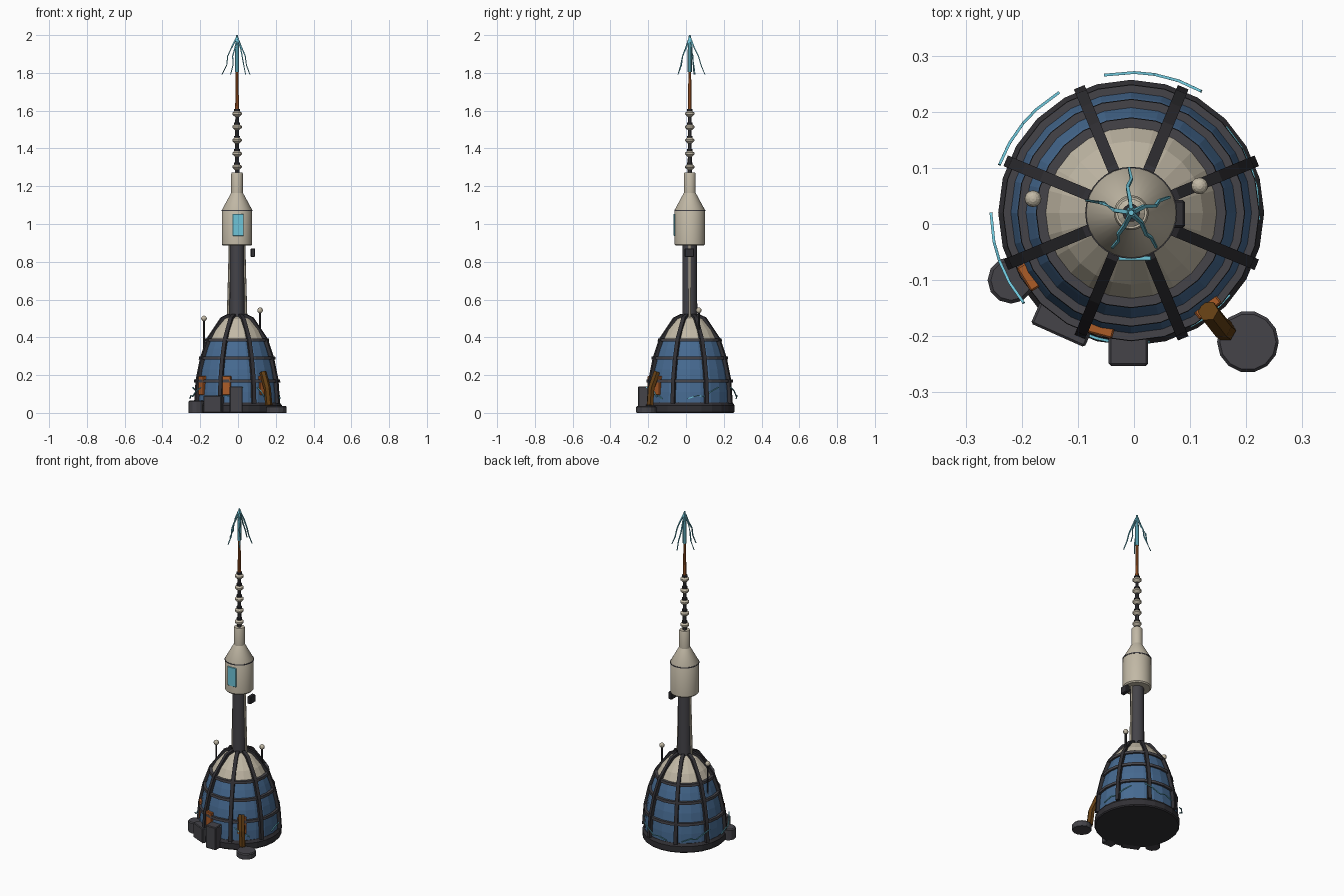
import bpy, bmesh, math, random
from mathutils import Vector

if "Cube" in bpy.data.objects:
    bpy.data.objects.remove(bpy.data.objects["Cube"])

random.seed(4)
CX, CY = -0.005, 0.02          # tower axis


def mat(name, r, g, b):
    m = bpy.data.materials.new(name)
    m.diffuse_color = tuple((c / 255) ** 2.2 for c in (r, g, b)) + (1,)
    m.use_nodes = True
    m.node_tree.nodes["Principled BSDF"].inputs["Base Color"].default_value = m.diffuse_color
    return m


BLUE = mat("steel blue", 72, 106, 144)
CREAM = mat("warm cream", 192, 183, 164)
DARK = mat("dark grey", 70, 69, 74)
BLACK = mat("charcoal", 52, 51, 55)
RUST = mat("rust orange", 170, 92, 44)
BROWN = mat("dark brown", 98, 64, 26)
CYAN = mat("glow cyan", 110, 196, 216)


def add(name, bm, *mats):
    bmesh.ops.recalc_face_normals(bm, faces=bm.faces)
    me = bpy.data.meshes.new(name)
    bm.to_mesh(me)
    bm.free()
    o = bpy.data.objects.new(name, me)
    bpy.context.collection.objects.link(o)
    for m in mats:
        me.materials.append(m)
    return o


def lathe(name, prof, mats, n=24, x=CX, y=CY, smooth=False, rule=None, closed=False):
    """Spin (radius, z) points; rule(z) picks the material."""
    bm = bmesh.new()
    rings = [[bm.verts.new((x + r * math.cos(2 * math.pi * i / n),
                            y + r * math.sin(2 * math.pi * i / n), z))
              for i in range(n)] for r, z in prof]
    pairs = list(zip(rings, rings[1:]))
    if closed:
        pairs.append((rings[-1], rings[0]))
    for a, b in pairs:
        for i in range(n):
            j = (i + 1) % n
            bm.faces.new((a[i], a[j], b[j], b[i]))
    if not closed:
        bm.faces.new(rings[0][::-1])
        bm.faces.new(rings[-1])
    for f in bm.faces:
        f.smooth = smooth and len(f.verts) == 4
        if rule:
            f.material_index = rule(f.calc_center_median().z)
    o = add(name, bm, *mats)
    if smooth:
        o.data.set_sharp_from_angle(angle=math.radians(30))
    return o


def tube(name, pts, m, r, n=4, up=None, r2=None):
    """Straight-segment bar through the points, tapering from r to r2."""
    bm = bmesh.new()
    pts = [Vector(p) for p in pts]
    rings = []
    for k, p in enumerate(pts):
        d = (pts[min(k + 1, len(pts) - 1)] - pts[max(k - 1, 0)]).normalized()
        ref = Vector(up) if up else (Vector((0, 0, 1)) if abs(d.z) < 0.9 else Vector((1, 0, 0)))
        u = d.cross(ref).normalized()
        v = u.cross(d)
        rr = r + ((r2 if r2 is not None else r) - r) * k / (len(pts) - 1)
        ring = []
        for i in range(n):
            a = 2 * math.pi * (i + 0.5) / n
            ring.append(bm.verts.new(p + rr * (u * math.cos(a) + v * math.sin(a))))
        rings.append(ring)
    for a, b in zip(rings, rings[1:]):
        for i in range(n):
            bm.faces.new((a[i], a[(i + 1) % n], b[(i + 1) % n], b[i]))
    bm.faces.new(rings[0])
    bm.faces.new(rings[-1])
    return add(name, bm, m)


def box(name, c, s, m, rz=0, bevel=0.004):
    bm = bmesh.new()
    bmesh.ops.create_cube(bm, size=1)
    bmesh.ops.scale(bm, vec=s, verts=bm.verts)
    bmesh.ops.bevel(bm, geom=bm.edges[:], offset=bevel, segments=1, affect='EDGES')
    o = add(name, bm, m)
    o.location, o.rotation_euler.z = c, math.radians(rz)
    return o


def polar(deg, r, z):
    a = math.radians(deg)
    return (CX + r * math.cos(a), CY + r * math.sin(a), z)


# Domed base
PROF = [(0.224, 0.05), (0.222, 0.11), (0.215, 0.175), (0.206, 0.23), (0.19, 0.29),
        (0.174, 0.34), (0.155, 0.388), (0.128, 0.438), (0.075, 0.498), (0.045, 0.51)]
lathe("base_ring", [(0.232, 0), (0.237, 0.006), (0.237, 0.04), (0.226, 0.055)], [BLACK])
lathe("dome_shell", PROF, [BLUE, CREAM], rule=lambda z: int(z > 0.388))
for k, (r, z) in enumerate([(0.217, 0.17), (0.191, 0.29), (0.158, 0.385)]):
    lathe("dome_hoop_%d" % k, [(r - 0.02, z - 0.008), (r + 0.012, z - 0.008),
                               (r + 0.011, z + 0.008), (r - 0.02, z + 0.008)], [DARK], closed=True)

# Eight ribs following the dome
for k in range(8):
    a = 22.5 + 45 * k
    side = (-math.sin(math.radians(a)), math.cos(math.radians(a)), 0)
    tube("dome_rib_%d" % k, [polar(a, r + 0.008, z) for r, z in PROF[:9:2] + [(0.035, 0.515)]],
         BLACK, 0.0145, up=side)

# Column with two cream cables
lathe("column", [(0.04, 0.49), (0.038, 0.89)], [DARK], n=16, smooth=True)
for s in (-1, 1):
    tube("column_cable_%d" % s, [(CX + s * 0.048, CY, 0.49), (CX + s * 0.042, CY, 0.7),
                                 (CX + s * 0.037, CY, 0.89)], CREAM, 0.007, 6)
box("column_junction_box", (0.079, 0.018, 0.848), (0.024, 0.05, 0.046), BLACK)

# Pod, window and neck
lathe("pod", [(0.074, 0.885), (0.08, 0.892), (0.08, 1.075), (0.034, 1.16), (0.031, 1.165),
              (0.031, 1.265), (0.028, 1.272)], [CREAM], n=32, smooth=True)
lathe("pod_seam", [(0.078, 1.068), (0.082, 1.068), (0.082, 1.074), (0.078, 1.074)], [DARK],
      n=32, closed=True)
box("pod_window", (CX + 0.006, -0.061, 0.995), (0.058, 0.008, 0.115), CYAN, bevel=0.001)

# Insulated mast and glowing tip
lathe("mast", [(0.012, 1.26), (0.009, 1.62)], [DARK], n=10)
for k in range(5):
    z = 1.302 + 0.0705 * k
    lathe("insulator_%d" % k, [(0.011, z - 0.017), (0.025, z - 0.004), (0.025, z + 0.005),
                               (0.011, z + 0.016)], [CREAM], n=14)
    lathe("insulator_collar_%d" % k, [(0.016, z + 0.014), (0.016, z + 0.024)], [BLACK], n=10)
lathe("copper_rod", [(0.01, 1.61), (0.007, 1.82)], [RUST], n=8)
lathe("tip", [(0.011, 1.805), (0.011, 1.92), (0.005, 2.0)], [CYAN], n=8)
for k, (dx, dy) in enumerate([(-0.004, 0.08), (-0.08, 0.022), (0.068, 0.028),
                              (0.045, -0.062), (-0.034, -0.062)]):
    path = [(CX + dx * t + random.uniform(-w, w), CY + dy * t + random.uniform(-w, w), z)
            for t, z, w in [(0.05, 1.985, 0), (0.32, 1.935, 0.004), (0.58, 1.89, 0.005),
                            (0.72, 1.84, 0.004), (1, 1.792, 0)]]
    tube("spark_%d" % k, path, CYAN, 0.005, 4, r2=0.003)

# Small ball antennas
for k, (x, y, z0, z1) in enumerate([(-0.18, 0.045, 0.28, 0.5), (0.117, 0.068, 0.4, 0.543)]):
    tube("antenna_rod_%d" % k, [(x, y, z0), (x, y, z1)], BLACK, 0.006, 6)
    bm = bmesh.new()
    bmesh.ops.create_uvsphere(bm, u_segments=12, v_segments=8, radius=0.015)
    add("antenna_ball_%d" % k, bm, CREAM).location = (x, y, z1)

# Equipment around the foot
lathe("round_pad", [(0.052, 0), (0.055, 0.005), (0.055, 0.03), (0.05, 0.036)], [DARK],
      n=14, x=0.203, y=-0.21)
lathe("small_drum", [(0.042, 0), (0.042, 0.06), (0.036, 0.066)], [DARK], n=12, x=-0.219, y=-0.1)
box("tilted_crate", (-0.127, -0.178, 0.046), (0.105, 0.045, 0.092), DARK, -24)
box("front_cabinet", (-0.01, -0.222, 0.07), (0.07, 0.062, 0.14), DARK)

# Rust plates and leaning post
for k, a in enumerate((212, 255, 309)):
    box("rust_patch_%d" % k, polar(a, 0.215, 0.145), (0.022, 0.05, 0.1), RUST, a, 0.003)
tube("leaning_post", [(0.163, -0.19, 0.04), (0.155, -0.184, 0.13), (0.132, -0.155, 0.215)],
     BROWN, 0.019, 6)

# Jagged glowing arcs around the dome: start angle, end angle, radius
for k, (a0, a1, r) in enumerate([(101, 60, 0.25), (121, 160, 0.25), (180, 220, 0.25),
                                 (320, 298, 0.228), (245, 278, 0.232), (-3, 42, 0.228)]):
    path = [polar(a0 + (a1 - a0) * t, r, z) for t, z in
            [(0, 0.075), (0.3, 0.092), (0.5, 0.087), (0.75, 0.115), (1, 0.135)]]
    tube("energy_arc_%d" % k, path, CYAN, 0.0035, 4)
